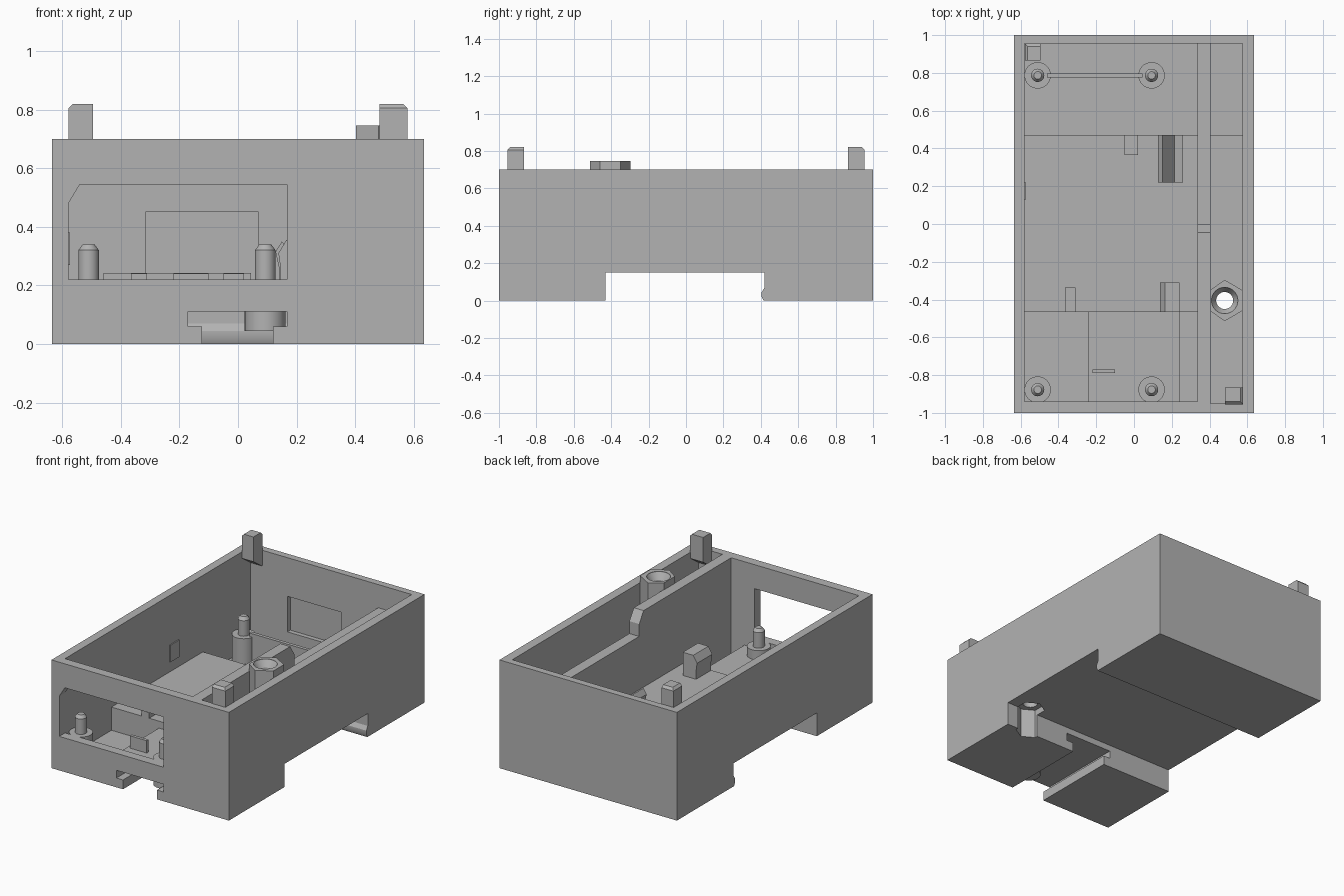
import bpy, bmesh
from math import cos, sin, pi, radians

cube = bpy.data.objects.get("Cube")
if cube:
    bpy.data.objects.remove(cube, do_unlink=True)

grey = bpy.data.materials.new("plain_grey")
grey.use_nodes = True
colour = (0.45, 0.45, 0.45, 1)
grey.diffuse_color = colour
grey.node_tree.nodes["Principled BSDF"].inputs["Base Color"].default_value = colour


def loft(name, rings):
    """Skin a stack of equal-sized point rings and cap both ends."""
    bm = bmesh.new()
    loops = [[bm.verts.new(p) for p in ring] for ring in rings]
    for low, high in zip(loops, loops[1:]):
        for i in range(len(low)):
            j = (i + 1) % len(low)
            bm.faces.new((low[i], low[j], high[j], high[i]))
    bm.faces.new(loops[0])
    bm.faces.new(loops[-1])
    bmesh.ops.recalc_face_normals(bm, faces=bm.faces[:])
    mesh = bpy.data.meshes.new(name)
    bm.to_mesh(mesh)
    bm.free()
    mesh.materials.append(grey)
    obj = bpy.data.objects.new(name, mesh)
    bpy.context.collection.objects.link(obj)
    return obj


def prism(name, axis, a, b, pts):
    """Extrude a 2D outline along an axis from a to b."""
    place = {"x": lambda t, p: (t, p[0], p[1]),
             "y": lambda t, p: (p[0], t, p[1]),
             "z": lambda t, p: (p[0], p[1], t)}[axis]
    return loft(name, [[place(t, p) for p in pts] for t in (a, b)])


def rect(x0, x1, y0, y1):
    return [(x0, y0), (x1, y0), (x1, y1), (x0, y1)]


def box(name, x0, x1, y0, y1, z0, z1):
    return prism(name, "z", z0, z1, rect(x0, x1, y0, y1))


def lathe(name, x, y, profile, sides=32):
    return loft(name, [[(x + r * cos(2 * pi * i / sides), y + r * sin(2 * pi * i / sides), z)
                        for i in range(sides)] for r, z in profile])


def combine(target, tool, operation):
    mod = target.modifiers.new(tool.name, "BOOLEAN")
    mod.operation = operation
    mod.solver = "EXACT"
    mod.object = tool
    bpy.context.view_layer.objects.active = target
    bpy.ops.object.modifier_apply(modifier=mod.name)
    bpy.data.objects.remove(tool, do_unlink=True)


def cut(tool):
    combine(body, tool, "DIFFERENCE")


def add(tool):
    combine(body, tool, "UNION")


def smooth(obj):
    bpy.ops.object.select_all(action="DESELECT")
    obj.select_set(True)
    bpy.context.view_layer.objects.active = obj
    bpy.ops.object.shade_smooth_by_angle(angle=radians(30))


# Enclosure shell with stepped main and side compartments
FLOOR, MID = 0.055, 0.205
body = box("enclosure", -0.635, 0.635, -1, 1, 0, 0.7)
back_step = [(0.47, MID), (0.47, FLOOR), (0.955, FLOOR), (0.955, 0.8)]
cut(prism("main_cavity", "x", -0.58, 0.335,
          [(-0.94, 0.8), (-0.94, FLOOR), (-0.465, FLOOR), (-0.465, MID)] + back_step))
cut(prism("side_cavity", "x", 0.405, 0.575, [(-0.95, 0.8), (-0.95, MID)] + back_step))

# Lowered rear half of the partition
cut(prism("partition_drop", "x", 0.32, 0.42,
          [(-0.109, 0.8), (0, 0.63), (0, 0.55), (0.955, 0.55), (0.955, 0.8)]))

# Rail channel underneath with a hooked rear edge
cut(prism("rail_channel", "x", -0.8, 0.8,
          [(-0.43, -0.1), (-0.43, 0.15), (0.42, 0.15), (0.42, 0.07), (0.405, 0.045),
           (0.405, 0.02), (0.415, 0), (0.415, -0.1)]))

# Raised front floor and the stepped latch slot below it
add(box("latch_cover", -0.24, 0.24, -0.97, -0.45, 0.02, 0.16))
cut(prism("latch_slot", "y", -1.1, -0.41,
          [(-0.123, -0.1), (0.12, -0.1), (0.12, 0.06), (0.167, 0.06),
           (0.167, 0.11), (-0.17, 0.11), (-0.17, 0.06), (-0.123, 0.06)]))

# Front opening and the rear wall recess
cut(prism("front_opening", "y", -1.1, -0.9,
          [(-0.579, 0.22), (0.167, 0.22), (0.167, 0.545), (-0.54, 0.545), (-0.579, 0.48)]))
cut(box("rear_recess", -0.315, 0.07, 0.9, 0.985, 0.22, 0.45))

# Six-sided screw column, countersunk hole and nut pocket
SX, SY = 0.48, -0.405
hexagon = [(SX + cos(pi / 6 + i * pi / 3), SY + sin(pi / 6 + i * pi / 3)) for i in range(6)]


def hex_ring(radius):
    return [(max(0.402, SX + (x - SX) * radius), SY + (y - SY) * radius) for x, y in hexagon]


add(prism("screw_column", "z", 0.18, 0.745, hex_ring(0.109)))
cut(lathe("screw_hole", SX, SY,
          [(0.045, -0.1), (0.045, 0.7), (0.07, 0.74), (0.07, 0.8)]))
cut(prism("nut_pocket", "z", -0.1, 0.19, hex_ring(0.088)))
smooth(body)

# Board standoffs with chamfered pins
for side, x in (("right", -0.51), ("left", 0.093)):
    for end, y in (("rear", 0.787), ("front", -0.877)):
        smooth(lathe(f"{end}_{side}_standoff", x, y,
                     [(0.07, FLOOR - 0.01), (0.07, 0.22), (0.035, 0.22),
                      (0.035, 0.32), (0.02, 0.34)]))

# Board supports
box("rear_support_bar", -0.46, 0.045, 0.775, 0.797, FLOOR - 0.01, 0.243)
box("front_support_block", -0.365, -0.31, -0.465, -0.335, MID - 0.01, 0.24)
box("middle_support_block", -0.05, 0.02, 0.365, 0.47, MID - 0.01, 0.24)
box("front_support_plate", -0.22, -0.1, -0.79, -0.77, 0.15, 0.24)
box("wall_bump", -0.59, -0.573, 0.13, 0.22, 0.27, 0.38)

# Board clips with hooked edges
prism("front_clip", "y", -0.465, -0.31,
      [(0.145, 0.2), (0.145, 0.26), (0.138, 0.31), (0.165, 0.355), (0.24, 0.355), (0.24, 0.2)])
prism("rear_clip", "y", 0.22, 0.47,
      [(0.14, 0.2), (0.14, 0.26), (0.128, 0.315), (0.15, 0.35), (0.215, 0.26),
       (0.26, 0.25), (0.26, 0.2)])

# Lid tabs in opposite corners, wedge-bottomed and chamfered at the outer edges
for name, s, width in (("front_lid_tab", 1, 0.095), ("rear_lid_tab", -1, 0.083)):
    rings = []
    for depth, inset, z in ((0.004, 0, 0.6), (0.09, 0, 0.66), (0.09, 0, 0.805), (0.09, 0.015, 0.82)):
        rings.append([(s * x, -s * y, z) for x, y in
                      rect(0.578 - width, 0.578 - inset, 0.955 - depth, 0.955 - inset)])
    loft(name, rings)
